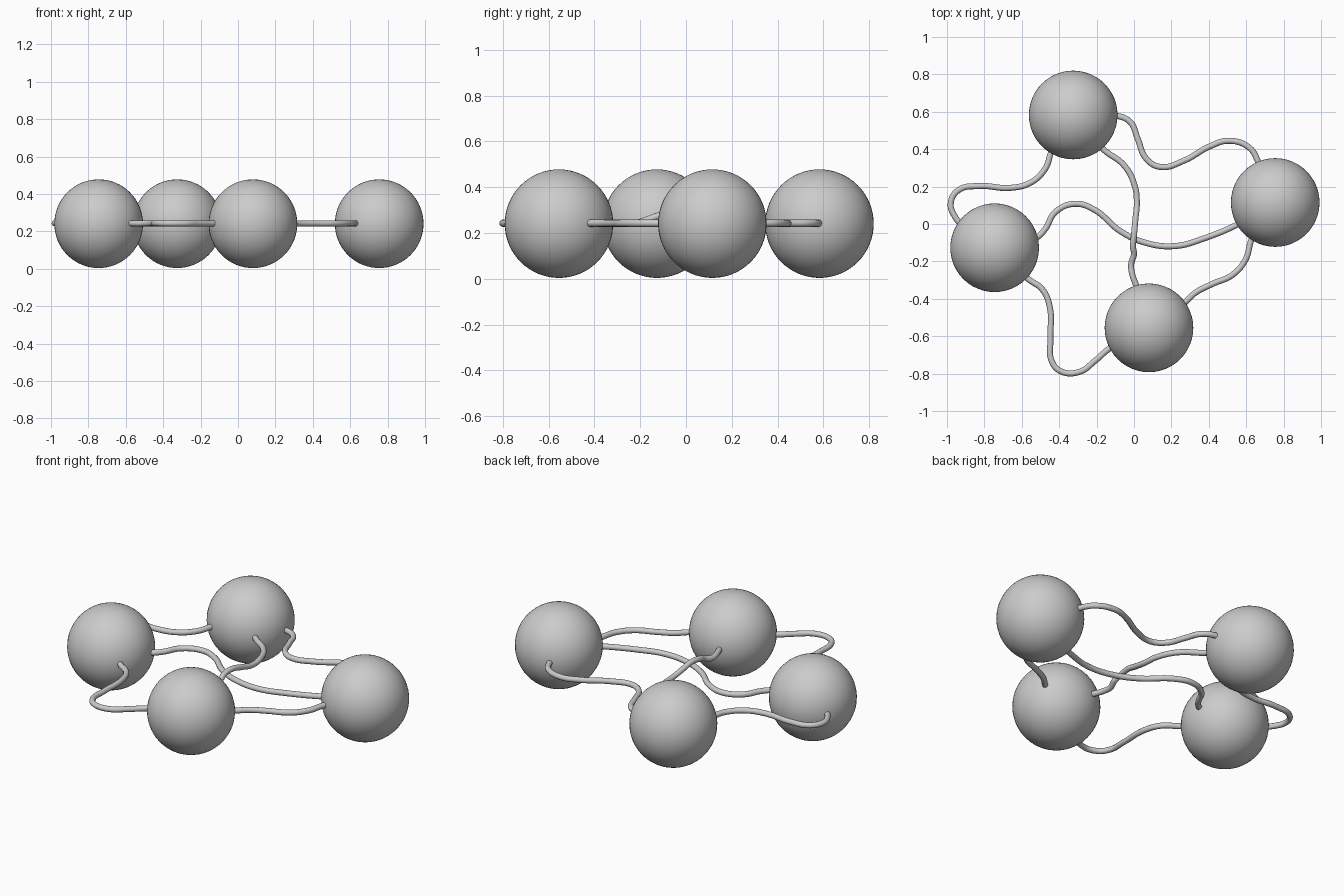
import bpy
from mathutils import Vector

R, Z, TUBE = 0.237, 0.241, 0.016
balls = {
    "back": (-0.325, 0.583),
    "right": (0.755, 0.115),
    "front": (0.08, -0.555),
    "left": (-0.745, -0.127),
}

# Four smooth balls
for name, (x, y) in balls.items():
    bpy.ops.mesh.primitive_uv_sphere_add(segments=48, ring_count=32, radius=R, location=(x, y, Z))
    ob = bpy.context.object
    ob.name = name + "_ball"
    bpy.ops.object.shade_smooth()


def cord(a, b, pts):
    """Round wavy cord between two balls, ends buried in them."""
    pts = [Vector((p[0], p[1], p[2] if len(p) > 2 else Z + 0.002)) for p in pts]
    ca, cb = (Vector((*balls[n], Z)) for n in (a, b))
    pts = [pts[0].lerp(ca, 0.15)] + pts + [pts[-1].lerp(cb, 0.15)]
    cu = bpy.data.curves.new(a + "_" + b + "_cord", "CURVE")
    cu.dimensions = "3D"
    cu.bevel_depth = TUBE
    cu.bevel_resolution = 4
    cu.use_fill_caps = True
    cu.resolution_u = 8
    s = cu.splines.new("BEZIER")
    s.bezier_points.add(len(pts) - 1)
    for bp, p in zip(s.bezier_points, pts):
        bp.co = p
        bp.handle_left_type = bp.handle_right_type = "AUTO"
    ob = bpy.data.objects.new(cu.name, cu)
    bpy.context.collection.objects.link(ob)


# Outer cords
cord("back", "right", [(-0.085, 0.577), (-0.02, 0.545), (0.02, 0.455), (0.065, 0.35), (0.14, 0.305),
                       (0.27, 0.34), (0.405, 0.415), (0.51, 0.445), (0.62, 0.405), (0.665, 0.33)])
cord("back", "left", [(-0.44, 0.39), (-0.475, 0.295), (-0.555, 0.22), (-0.665, 0.193), (-0.825, 0.203),
                      (-0.94, 0.18), (-0.98, 0.11), (-0.958, 0.04), (-0.925, 0.0)])
cord("left", "front", [(-0.565, -0.295), (-0.49, -0.35), (-0.45, -0.445), (-0.447, -0.615), (-0.44, -0.733),
                       (-0.39, -0.788), (-0.29, -0.79), (-0.21, -0.733), (-0.13, -0.665)])
cord("right", "front", [(0.63, -0.08), (0.595, -0.193), (0.525, -0.273), (0.42, -0.32),
                        (0.325, -0.37), (0.275, -0.417)])

# Crossing cords: the second hops over the first
cord("left", "right", [(-0.515, -0.068), (-0.475, -0.027), (-0.42, 0.064), (-0.315, 0.108), (-0.21, 0.075),
                       (-0.075, -0.037), (0.06, -0.1), (0.22, -0.118), (0.38, -0.075), (0.565, 0.003)])
cord("back", "front", [(-0.165, 0.4), (-0.05, 0.31), (0.005, 0.2), (0.015, 0.107), (0.008, 0.03, 0.26),
                       (0.0, -0.06, 0.28), (-0.005, -0.123, 0.273), (0.0, -0.16, 0.26),
                       (-0.015, -0.215), (-0.01, -0.267), (0.012, -0.33)])
